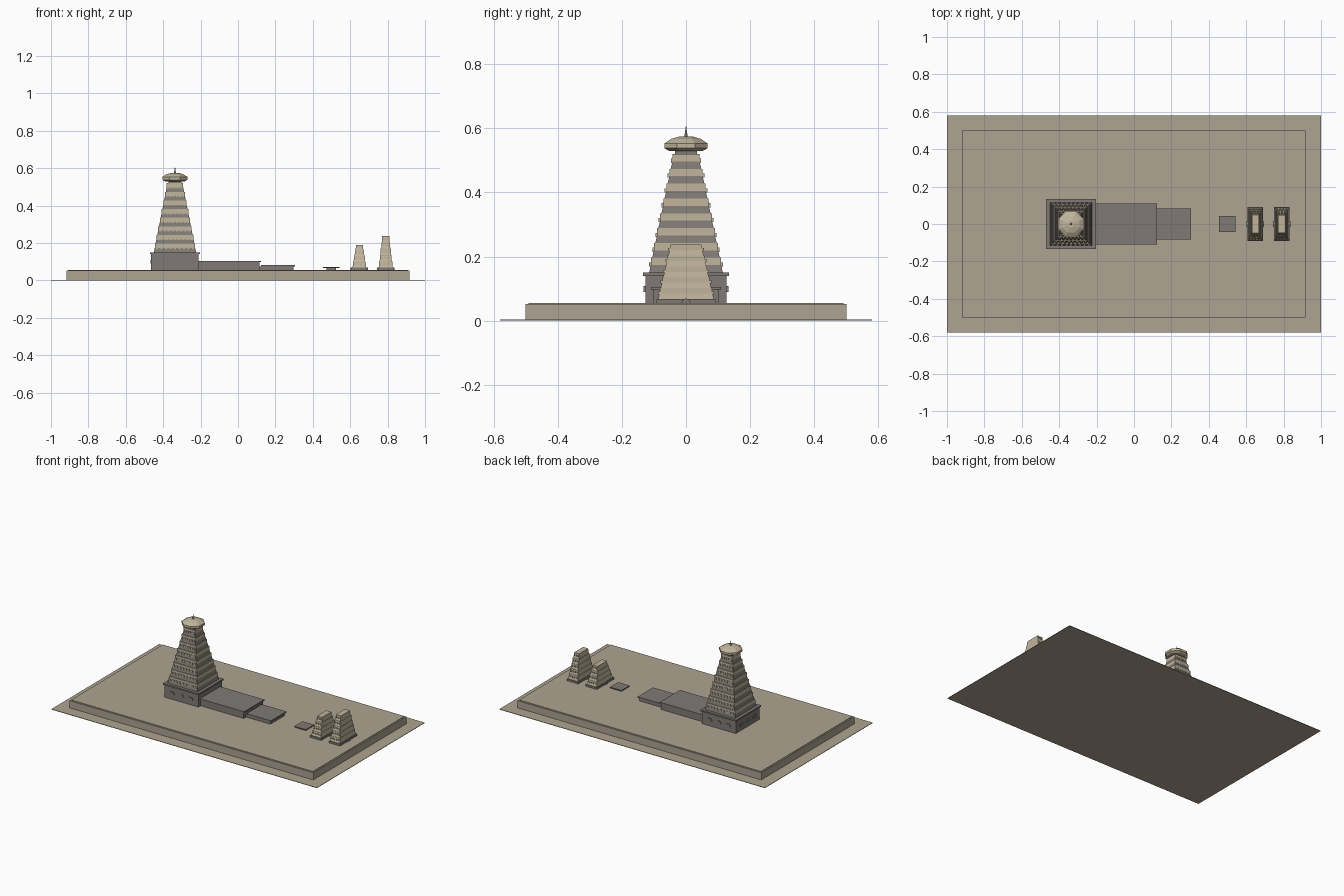
import bpy, bmesh, math
from mathutils import Matrix

if "Cube" in bpy.data.objects:
    bpy.data.objects.remove(bpy.data.objects["Cube"])


def material(name, rgb):
    m = bpy.data.materials.new(name)
    m.diffuse_color = (*rgb, 1)
    m.use_nodes = True
    m.node_tree.nodes["Principled BSDF"].inputs["Base Color"].default_value = m.diffuse_color
    return m


SAND = material("sand_ground", (0.42, 0.37, 0.28))
STONE = material("pale_stone", (0.53, 0.46, 0.335))
GREY = material("grey_stone", (0.215, 0.195, 0.18))


def finish(name, bm, mats):
    bmesh.ops.recalc_face_normals(bm, faces=bm.faces)
    me = bpy.data.meshes.new(name)
    bm.to_mesh(me)
    bm.free()
    for m in mats:
        me.materials.append(m)
    ob = bpy.data.objects.new(name, me)
    bpy.context.collection.objects.link(ob)
    return ob


def add_box(bm, x0, x1, y0, y1, z0, z1, mi=0):
    mat = (Matrix.Translation(((x0 + x1) / 2, (y0 + y1) / 2, (z0 + z1) / 2))
           @ Matrix.Diagonal((x1 - x0, y1 - y0, z1 - z0, 1)))
    for v in bmesh.ops.create_cube(bm, size=1, matrix=mat)["verts"]:
        for f in v.link_faces:
            f.material_index = mi


def box(name, x0, x1, hy, z0, z1, mat):
    bm = bmesh.new()
    add_box(bm, x0, x1, -hy, hy, z0, z1)
    return finish(name, bm, [mat])


def loft(bm, cx, rings):
    """Stack rectangular rings (hx, hy, z, material of the band above)."""
    loops = [[bm.verts.new((cx + sx * hx, sy * hy, z))
              for sx, sy in ((-1, -1), (1, -1), (1, 1), (-1, 1))]
             for hx, hy, z, _ in rings]
    for i in range(len(loops) - 1):
        a, b = loops[i], loops[i + 1]
        for k in range(4):
            n = (k + 1) % 4
            bm.faces.new((a[k], a[n], b[n], b[k])).material_index = rings[i][3]
    bm.faces.new(loops[0][::-1])
    bm.faces.new(loops[-1]).material_index = 1


def tiered_tower(name, cx, z0, z1, bot, top, tiers, ledge, wall, knobs):
    """Tapering tower: each tier has a wall, a cornice and a row of figures."""
    bm = bmesh.new()
    rings = []
    h = (z1 - z0) / tiers

    def half(t):
        return [bot[i] + (top[i] - bot[i]) * t for i in (0, 1)]

    for i in range(tiers):
        z = z0 + i * h
        ax, ay = half(i / tiers)
        bx, by = half((i + 0.55) / tiers)
        ex, ey = half((i + 1) / tiers)
        rings += [(ax, ay, z, wall), (bx, by, z + 0.5 * h, 1),
                  (ex + ledge, ey + ledge, z + 0.86 * h, 1),
                  (ex + ledge, ey + ledge, z + h, 1)]
        # small figures on the two long sides
        n = max(3, knobs - i // 2)
        w = 2 * bx / n
        for k in range(n):
            x = cx - bx + (k + 0.5) * w
            for s in (-1, 1):
                ys = sorted((s * (by - 0.01), s * (by + 0.005)))
                add_box(bm, x - w * 0.25, x + w * 0.25, *ys,
                        z + 0.4 * h, z + 0.68 * h, 1)
    loft(bm, cx, rings)
    return finish(name, bm, [GREY, STONE])


def lathe(name, cx, profile, sides, mat):
    bm = bmesh.new()
    rings = []
    for r, z in profile:
        rings.append([bm.verts.new((cx + r * math.cos((k + .5) * math.tau / sides),
                                    r * math.sin((k + .5) * math.tau / sides), z))
                      for k in range(sides)])
    for a, b in zip(rings, rings[1:]):
        for k in range(sides):
            n = (k + 1) % sides
            bm.faces.new((a[k], a[n], b[n], b[k]))
    bm.faces.new(rings[0][::-1])
    bm.faces.new(rings[-1])
    return finish(name, bm, [mat])


def arch(name, x, y, z, r, along_x, mat, depth=0.005):
    """Thin half-round plate standing on z, facing y (along_x) or x."""
    bm = bmesh.new()
    pts = [(r * math.cos(i * math.pi / 8), r * math.sin(i * math.pi / 8))
           for i in range(9)]
    vs = [bm.verts.new((x + u, y - depth, z + v) if along_x
                       else (x - depth, y + u, z + v)) for u, v in pts]
    f = bm.faces.new(vs)
    ext = bmesh.ops.extrude_face_region(bm, geom=[f])["geom"]
    d = (0, 2 * depth, 0) if along_x else (2 * depth, 0, 0)
    bmesh.ops.translate(bm, vec=d, verts=[g for g in ext if isinstance(g, bmesh.types.BMVert)])
    return finish(name, bm, [mat])


# ground and raised courtyard
box("ground_slab", -1, 1, 0.58, 0, 0.003, SAND)
box("courtyard_platform", -0.917, 0.917, 0.5, 0.003, 0.052, SAND)
box("courtyard_floor", -0.908, 0.908, 0.491, 0.052, 0.055, SAND)

# main shrine
CX = -0.337
box("shrine_base", CX - 0.127, CX + 0.127, 0.127, 0.055, 0.14, GREY)
box("shrine_cornice", CX - 0.134, CX + 0.134, 0.134, 0.14, 0.15, GREY)
tiered_tower("shrine_tower", CX, 0.15, 0.52, (0.113, 0.115), (0.04, 0.038),
             8, 0.004, 0, 9)
box("tower_neck", CX - 0.035, CX + 0.035, 0.035, 0.52, 0.535, GREY)
lathe("tower_dome", CX, [(0.058, 0.53), (0.073, 0.538), (0.073, 0.553),
                         (0.05, 0.567), (0.02, 0.575)], 8, STONE)
lathe("tower_finial", CX, [(0.006, 0.573), (0.004, 0.585), (0.001, 0.605)], 8, STONE)
for i in (-1, 0, 1):
    for s in (-1, 1):
        arch("base_niche", CX + i * 0.07, s * 0.127, 0.09, 0.018, True, GREY)
    arch("base_niche_back", CX - 0.127, i * 0.07, 0.09, 0.018, False, GREY)

# halls in front of the shrine
box("great_hall", -0.21, 0.115, 0.103, 0.055, 0.097, GREY)
box("great_hall_roof", -0.21, 0.122, 0.109, 0.097, 0.105, GREY)
box("porch", 0.115, 0.298, 0.077, 0.055, 0.075, GREY)
box("porch_roof", 0.122, 0.306, 0.083, 0.075, 0.083, GREY)

# small altar
box("altar_foot", 0.472, 0.525, 0.028, 0.055, 0.065, GREY)
box("altar_top", 0.455, 0.542, 0.044, 0.065, 0.071, GREY)

# two gate towers
for label, x, top, tiers in (("inner", 0.649, 0.19, 4), ("outer", 0.79, 0.237, 5)):
    box(label + "_gate_base", x - 0.042, x + 0.042, 0.092, 0.055, 0.068, GREY)
    tiered_tower(label + "_gate_tower", x, 0.068, top, (0.037, 0.087),
                 (0.017, 0.047), tiers, 0.002, 1, 4)
    for s in (-1, 1):
        arch(label + "_gate_doorway", x + s * 0.042, 0, 0.055, 0.014, False, GREY)
